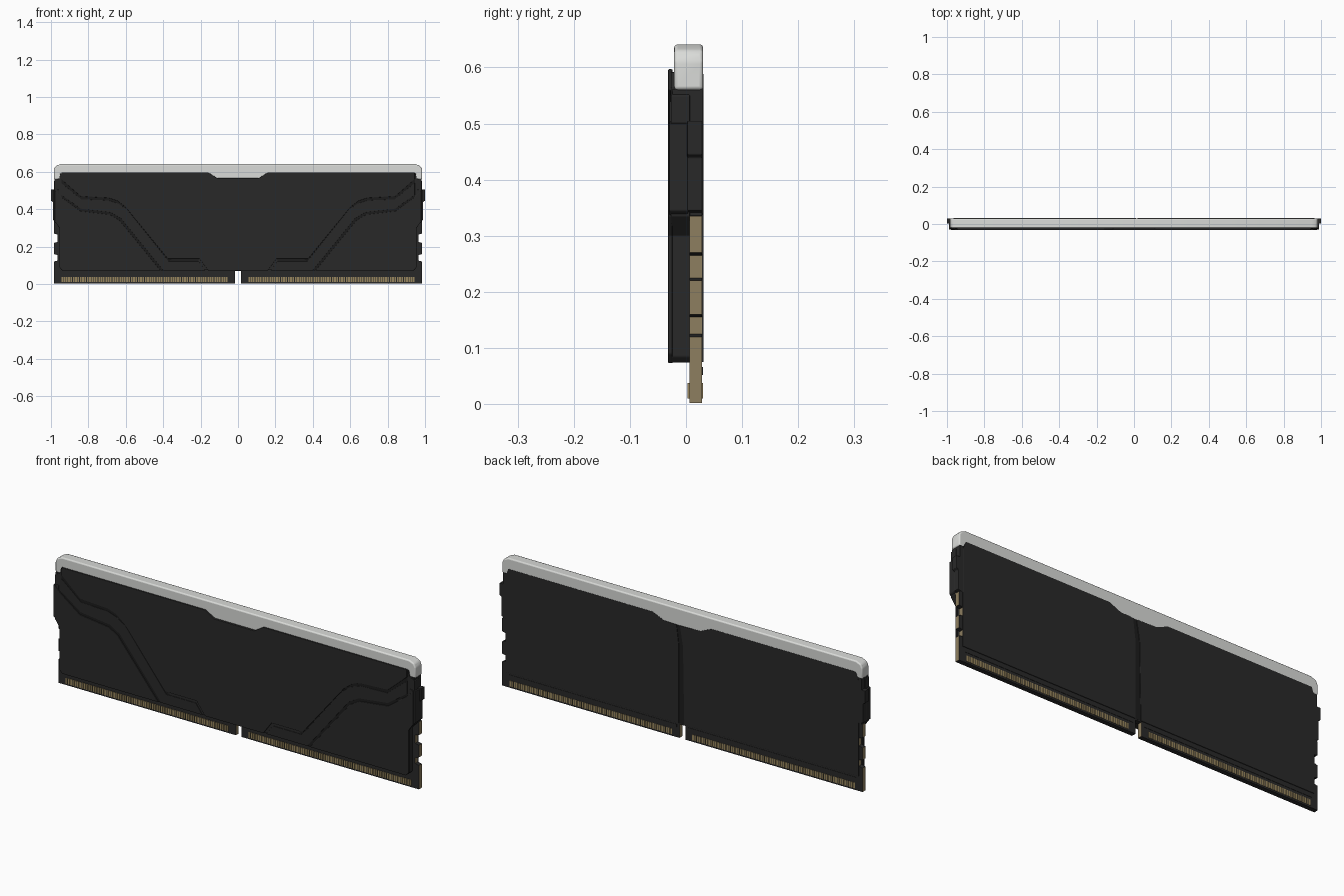
import bpy, bmesh, math
from mathutils import Matrix

cube = bpy.data.objects.get("Cube")
if cube:
    bpy.data.objects.remove(cube, do_unlink=True)


def material(name, color):
    m = bpy.data.materials.new(name)
    m.use_nodes = True
    m.diffuse_color = (*color, 1)
    bsdf = m.node_tree.nodes["Principled BSDF"]
    bsdf.inputs["Base Color"].default_value = (*color, 1)
    bsdf.inputs["Roughness"].default_value = 0.6
    return m


BLACK = material("black metal", (0.022, 0.022, 0.022))
GROOVE = material("groove black", (0.012, 0.012, 0.012))
GOLD = material("contact gold", (0.31, 0.235, 0.11))
TAN = material("board edge tan", (0.27, 0.21, 0.115))
WHITE = material("frosted diffuser", (0.70, 0.71, 0.69))


def finish(name, bm, mats, bevel=0.0):
    bmesh.ops.recalc_face_normals(bm, faces=bm.faces[:])
    me = bpy.data.meshes.new(name)
    bm.to_mesh(me)
    bm.free()
    for m in mats:
        me.materials.append(m)
    ob = bpy.data.objects.new(name, me)
    bpy.context.collection.objects.link(ob)
    if bevel:
        mod = ob.modifiers.new("bevel", "BEVEL")
        mod.width, mod.segments, mod.limit_method = bevel, 2, "ANGLE"
        mod.angle_limit = math.radians(25)
    return ob


def prism(name, pts, y0, y1, mats, bevel=0.0, rule=None):
    """Extrude an x-z outline from y0 to y1."""
    bm = bmesh.new()
    face = bm.faces.new([bm.verts.new((x, y0, z)) for x, z in pts])
    out = bmesh.ops.extrude_face_region(bm, geom=[face])
    for v in out["geom"]:
        if isinstance(v, bmesh.types.BMVert):
            v.co.y = y1
    bm.normal_update()
    if rule:
        for f in bm.faces:
            f.material_index = rule(f)
    return finish(name, bm, mats, bevel)


def box(bm, x0, x1, y0, y1, z0, z1):
    mat = Matrix.Translation(((x0 + x1) / 2, (y0 + y1) / 2, (z0 + z1) / 2))
    mat = mat @ Matrix.Diagonal((x1 - x0, y1 - y0, z1 - z0, 1))
    bmesh.ops.create_cube(bm, size=1, matrix=mat)


def mirrored(half):
    """Close a right-half outline with its mirror image."""
    return half + [(-x, z) for x, z in reversed(half)]


def flip(pts, s):
    return [(s * x, z) for x, z in pts]


# Circuit board with key slot and latch notches in its ends
board = mirrored([(0.016, 0.07), (0.016, 0.002), (0.985, 0.002),
                  (0.985, 0.12), (0.965, 0.125), (0.965, 0.155), (0.985, 0.16),
                  (0.985, 0.22), (0.965, 0.225), (0.965, 0.265), (0.985, 0.27),
                  (0.985, 0.335), (0.98, 0.336), (0.98, 0.56)])
prism("circuit_board", board, 0.006, 0.0285, [BLACK, TAN],
      rule=lambda f: int(abs(f.normal.x) > 0.5
                         and f.calc_center_median().z < 0.335))

# Gold contacts along both faces of the lower edge
bm = bmesh.new()
pitch = 0.0124
for s in (-1, 1):
    for i in range(72):
        x = s * (0.06 + i * pitch)
        box(bm, x - 0.0045, x + 0.0045, 0.003, 0.0305, 0.01, 0.038)
finish("edge_contacts", bm, [GOLD])

# Front heat spreader base, visible as the sunken channels
base = mirrored([(0.11, 0.566), (0.16, 0.592), (0.95, 0.592), (0.955, 0.565),
                 (0.983, 0.55), (0.983, 0.335), (0.95, 0.30), (0.95, 0.085),
                 (0.94, 0.074)])
prism("front_spreader_base", base, -0.027, 0.007, [BLACK], 0.002)

# Raised centre panel between the channels
centre = mirrored([(0.11, 0.566), (0.16, 0.597), (0.945, 0.597),
                   (0.945, 0.56), (0.84, 0.468), (0.69, 0.46), (0.645, 0.445),
                   (0.60, 0.41), (0.375, 0.135), (0.205, 0.135),
                   (0.16, 0.073)])
prism("front_centre_panel", centre, -0.032, -0.024, [BLACK], 0.002)

# Channel band, groove line and outer panel on each side
upper = [(0.945, 0.54), (0.838, 0.453), (0.69, 0.447), (0.64, 0.43),
         (0.59, 0.395), (0.372, 0.122), (0.21, 0.122), (0.175, 0.073)]
lower = [(0.40, 0.073), (0.625, 0.35), (0.68, 0.383), (0.84, 0.402),
         (0.945, 0.476)]
outer = [(0.98, 0.50), (0.945, 0.465), (0.843, 0.390), (0.685, 0.371),
         (0.635, 0.342), (0.415, 0.073), (0.94, 0.073), (0.955, 0.09),
         (0.955, 0.30), (0.98, 0.335)]
for s, side in ((1, "left"), (-1, "right")):
    prism(f"{side}_channel_band", flip(upper + lower, s), -0.0295, -0.024,
          [BLACK], 0.001)
    prism(f"{side}_outer_panel", flip(outer, s), -0.032, -0.024, [BLACK], 0.002)
    groove = upper[:6] + [(0.35, 0.135), (0.375, 0.135), (0.60, 0.41),
                          (0.645, 0.445), (0.69, 0.46), (0.84, 0.468),
                          (0.945, 0.56)]
    prism(f"{side}_upper_groove", flip(groove, s), -0.0276, -0.024, [GROOVE])
    prism(f"{side}_lower_groove", flip(lower + outer[1:6], s),
          -0.0276, -0.024, [GROOVE])

# Side clips that wrap around the ends
for s, side in ((1, "left"), (-1, "right")):
    clip = [(0.96, 0.335), (0.99, 0.345), (0.99, 0.44), (1.0, 0.445),
            (1.0, 0.505), (0.96, 0.505)]
    prism(f"{side}_clip", flip(clip, s), 0.002, 0.0295, [BLACK], 0.002)
    wing = [(0.96, 0.32), (0.99, 0.345), (0.99, 0.50), (0.96, 0.505)]
    prism(f"{side}_wing", flip(wing, s), -0.030, 0.004, [BLACK], 0.002)
    shoulder = [(0.9, 0.5), (0.98, 0.5), (0.98, 0.562), (0.9, 0.562)]
    prism(f"{side}_shoulder", flip(shoulder, s), -0.024, 0.0295, [BLACK])

# Back heat spreader in two halves around a narrow seam
top = [(0.95, 0.588), (0.16, 0.588), (0.10, 0.562)]
prism("back_panel_left", [(0.018, 0.075), (0.965, 0.075), (0.965, 0.55)] + top
      + [(0.03, 0.558), (0.018, 0.46)], 0.024, 0.0315, [BLACK], 0.001)
prism("back_panel_right", [(-0.012, 0.075), (-0.965, 0.075), (-0.965, 0.55)]
      + flip(top, -1) + [(0.012, 0.558), (-0.005, 0.46)],
      0.024, 0.0315, [BLACK], 0.001)
prism("back_seam", [(-0.02, 0.075), (0.03, 0.075), (0.04, 0.558),
                    (-0.02, 0.558)], 0.024, 0.029, [GROOVE])
for s, side in ((1, "left"), (-1, "right")):
    ledge = [(0.03, 0.052), (0.95, 0.052), (0.95, 0.066), (0.03, 0.066)]
    prism(f"{side}_back_ledge", flip(ledge, s), 0.024, 0.030, [BLACK])

# Light diffuser along the top, dipping in the middle
bar = mirrored([(0.1, 0.556), (0.985, 0.56), (0.985, 0.612),
                (0.976, 0.63), (0.95, 0.641)])
diffuser = prism("light_diffuser", bar, -0.021, 0.0305, [WHITE], 0.006)
diffuser.modifiers["bevel"].segments = 3
bpy.context.view_layer.objects.active = diffuser
diffuser.select_set(True)
bpy.ops.object.shade_smooth_by_angle(angle=math.radians(35))
